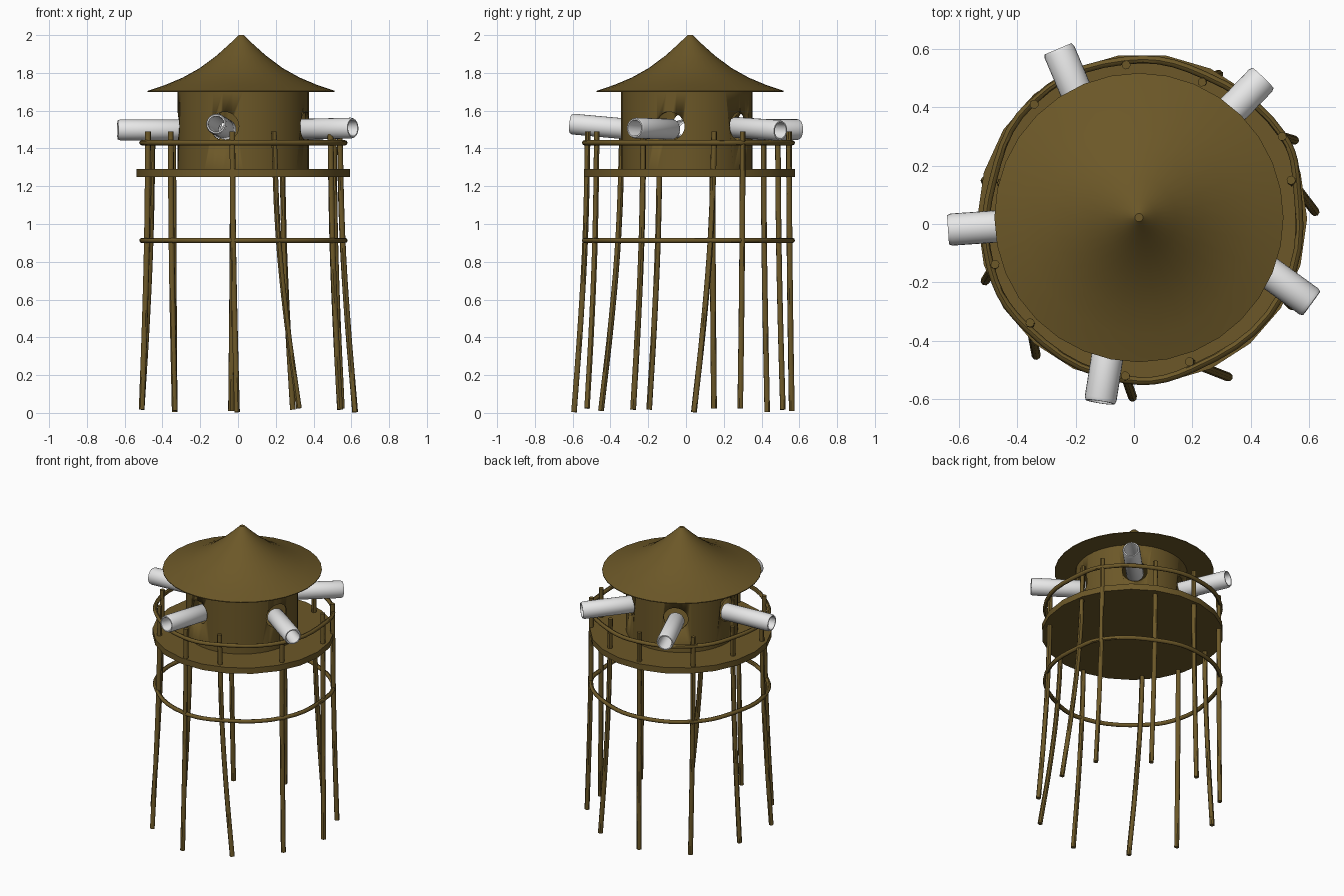
import bpy, bmesh, math
from mathutils import Vector

if "Cube" in bpy.data.objects:
    bpy.data.objects.remove(bpy.data.objects["Cube"])

def material(name, col):
    m = bpy.data.materials.new(name)
    m.diffuse_color = (*col, 1)
    m.use_nodes = True
    m.node_tree.nodes["Principled BSDF"].inputs["Base Color"].default_value = m.diffuse_color
    return m

BROWN = material("brown_wood", (0.15, 0.097, 0.021))
WHITE = material("pale_metal", (0.8, 0.8, 0.8))

def finish(name, mesh, mat, angle=35):
    ob = bpy.data.objects.new(name, mesh)
    bpy.context.collection.objects.link(ob)
    mesh.materials.clear()
    mesh.materials.append(mat)
    bpy.ops.object.select_all(action='DESELECT')
    ob.select_set(True)
    bpy.context.view_layer.objects.active = ob
    bpy.ops.object.shade_smooth_by_angle(angle=math.radians(angle))
    return ob

def lathe(name, profile, sides, mat, centre=(0, 0), closed=False, angle=35):
    """Spin (radius, z) points round z; an open profile gets end caps."""
    bm = bmesh.new()
    rings = [[bm.verts.new((centre[0] + r * math.cos(2 * math.pi * i / sides),
                            centre[1] + r * math.sin(2 * math.pi * i / sides), z))
              for i in range(sides)] for r, z in profile]
    pairs = list(zip(rings, rings[1:]))
    if closed:
        pairs.append((rings[-1], rings[0]))
    for a, b in pairs:
        for i in range(sides):
            j = (i + 1) % sides
            bm.faces.new((a[i], a[j], b[j], b[i]))
    if not closed:
        bm.faces.new(rings[0])
        bm.faces.new(rings[-1])
    bmesh.ops.recalc_face_normals(bm, faces=bm.faces[:])
    me = bpy.data.meshes.new(name)
    bm.to_mesh(me)
    bm.free()
    return finish(name, me, mat, angle)

def tube(name, pts, radius, mat, cyclic=False, res=4):
    """Smooth round rod through the points, turned into a mesh."""
    cu = bpy.data.curves.new(name + "_path", 'CURVE')
    cu.dimensions = '3D'
    cu.bevel_depth = radius
    cu.bevel_resolution = 2
    cu.resolution_u = res
    cu.use_fill_caps = True
    sp = cu.splines.new('BEZIER')
    sp.bezier_points.add(len(pts) - 1)
    for bp, p in zip(sp.bezier_points, pts):
        bp.co = p
        bp.handle_left_type = bp.handle_right_type = 'AUTO'
    sp.use_cyclic_u = cyclic
    tmp = bpy.data.objects.new(name + "_path", cu)
    bpy.context.collection.objects.link(tmp)
    bpy.context.view_layer.update()
    me = bpy.data.meshes.new_from_object(tmp.evaluated_get(bpy.context.evaluated_depsgraph_get()))
    bpy.data.objects.remove(tmp)
    return finish(name, me, mat, 45)

# Roof: concave cone with flat underside
lathe("roof", [(0.495, 1.70), (0.495, 1.705), (0.40, 1.737), (0.31, 1.775), (0.22, 1.825),
               (0.13, 1.892), (0.06, 1.955), (0.014, 2.0)], 32, BROWN, (0.017, 0.022))

# Platform
lathe("platform", [(0.565, 1.25), (0.565, 1.29)], 22, BROWN, (0.028, 0.018))

# Hollow cabin with round gun ports
BC = (0.027, 0.005)
cabin = lathe("cabin", [(0.348, 1.285), (0.348, 1.703), (0.33, 1.703), (0.33, 1.285)],
              40, BROWN, BC, closed=True)

# Barrels: muzzle position, heading in degrees, rise per unit of length
barrels = [(0.442, 0.50, 1.495, 46, -0.05), (-0.26, 0.60, 1.50, 113, 0.0),
           (-0.637, -0.02, 1.498, 184, 0.0), (-0.116, -0.61, 1.53, 261, 0.09),
           (0.608, -0.272, 1.508, 324, 0.02)]
L = 0.34
barrel_profile = [(0.050, 0), (0.055, 0.008), (0.055, L - 0.012), (0.050, L),
                  (0.043, L), (0.040, L - 0.008), (0.040, 0)]
cutters = []
for n, (x, y, z, deg, rise) in enumerate(barrels):
    a = math.radians(deg)
    d = Vector((math.cos(a), math.sin(a), rise)).normalized()
    ob = lathe("barrel_%d" % (n + 1), barrel_profile, 24, WHITE, closed=True)
    ob.location = Vector((x, y, z)) - d * L
    ob.rotation_mode = 'QUATERNION'
    ob.rotation_quaternion = d.to_track_quat('Z', 'Y')
    # port cutter centred where the barrel meets the wall
    c = lathe("port_cutter_%d" % (n + 1), [(0.077, 0), (0.077, 0.28)], 24, BROWN)
    c.location = Vector((x, y, 1.517)) - Vector((d.x, d.y, 0)) * 0.42
    c.rotation_mode = 'QUATERNION'
    c.rotation_quaternion = Vector((d.x, d.y, 0)).to_track_quat('Z', 'Y')
    cutters.append(c)
bpy.context.view_layer.update()
for c in cutters:
    m = cabin.modifiers.new("port", 'BOOLEAN')
    m.operation = 'DIFFERENCE'
    m.solver = 'EXACT'
    m.object = c
bpy.context.view_layer.update()
cut = bpy.data.meshes.new_from_object(cabin.evaluated_get(bpy.context.evaluated_depsgraph_get()))
cabin.modifiers.clear()
cabin.data = cut
for c in cutters:
    bpy.data.objects.remove(c)

# Legs: foot x, y and top x, y, in order round the tower
legs = [(0.62, 0.042, 0.538, 0.15), (0.55, 0.287, 0.507, 0.30), (0.29, 0.513, 0.233, 0.486),
        (-0.037, 0.56, -0.027, 0.545), (-0.335, 0.43, -0.342, 0.41), (-0.51, 0.148, -0.452, 0.14),
        (-0.51, -0.195, -0.476, -0.138), (-0.335, -0.45, -0.356, -0.338),
        (-0.005, -0.593, -0.03, -0.52), (0.323, -0.524, 0.19, -0.472), (0.54, -0.28, 0.49, -0.225)]
bend = [(0.0, 0.0), (0.5, 0.5), (0.95, 0.83), (1.49, 1.0)]
for n, (fx, fy, tx, ty) in enumerate(legs):
    foot = 0.004 + 0.02 * ((n * 3) % 4) / 3
    tube("leg_%d" % (n + 1),
         [(fx + (tx - fx) * t, fy + (ty - fy) * t, foot if t == 0 else z) for z, t in bend],
         0.0155, BROWN)

# Hoops tied round the outside of the legs
for name, z in (("railing", 1.43), ("lower_hoop", 0.913)):
    pts = []
    for fx, fy, tx, ty in legs:
        v = Vector((tx - 0.03, ty - 0.015))
        v = v.normalized() * (0.5 * (v.length + 0.015) + 0.5 * 0.548)
        pts.append((v.x + 0.03, v.y + 0.015, z))
    tube(name, pts, 0.0135, BROWN, cyclic=True, res=5)
